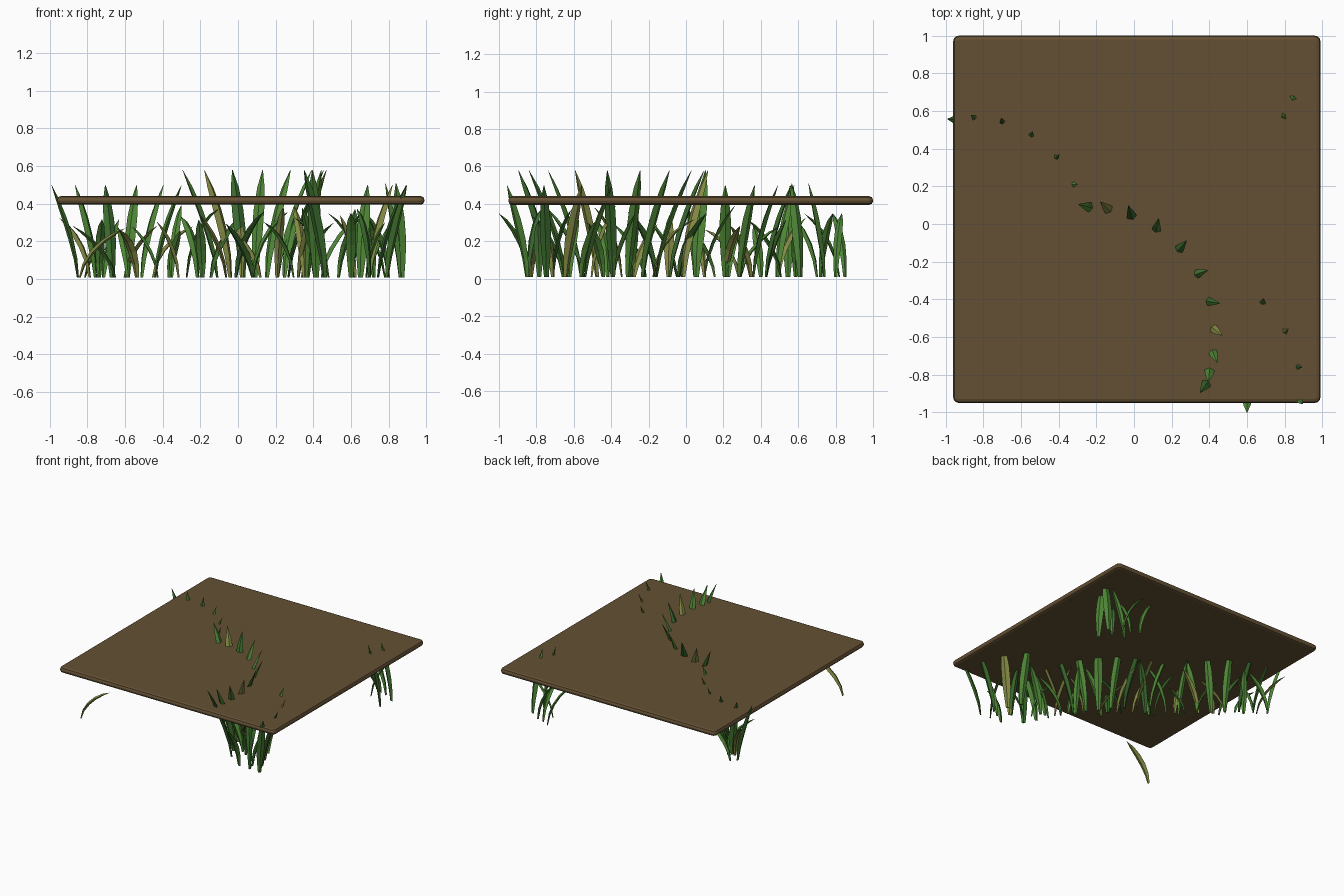
import bpy, bmesh, math, random
from mathutils import Vector

if "Cube" in bpy.data.objects:
    bpy.data.objects.remove(bpy.data.objects["Cube"])

random.seed(4)


def material(name, rgb):
    m = bpy.data.materials.new(name)
    m.diffuse_color = (*rgb, 1)
    m.use_nodes = True
    m.node_tree.nodes["Principled BSDF"].inputs["Base Color"].default_value = m.diffuse_color
    return m


SOIL = material("soil_brown", (0.127, 0.081, 0.034))
GREENS = [material("leaf_green", (0.075, 0.235, 0.036)),
          material("deep_green", (0.04, 0.14, 0.025)),
          material("olive_green", (0.225, 0.25, 0.056))]

# Soil slab with rounded rim and corners
bpy.ops.mesh.primitive_cube_add(size=1, location=(0.015, 0.025, 0.418))
slab = bpy.context.object
slab.name = "soil_slab"
slab.scale = (1.95, 1.95, 0.046)
bpy.ops.object.transform_apply(location=False, rotation=False, scale=True)
slab.data.materials.append(SOIL)


def bevel_edges(obj, vertical, width, segments):
    bm = bmesh.new()
    bm.from_mesh(obj.data)
    if vertical:
        edges = [e for e in bm.edges
                 if abs(e.verts[0].co.z - e.verts[1].co.z) > 0.01]
    else:
        edges = [e for e in bm.edges if len(e.link_faces) == 2
                 and any(abs(f.normal.z) > 0.9 for f in e.link_faces)]
    bmesh.ops.bevel(bm, geom=edges, offset=width, segments=segments,
                    profile=0.5, affect='EDGES')
    bm.to_mesh(obj.data)
    bm.free()


bevel_edges(slab, True, 0.03, 3)
bevel_edges(slab, False, 0.02, 2)

# Blade outline: (fraction along the blade, relative width)
OUTLINE = [(0, 0.42), (0.2, 0.75), (0.42, 1), (0.64, 0.97), (0.84, 0.68), (1, 0.06)]
count = 0


def blade(x, y, height, angle, lean, arch=0.0, width=0.055, colour=None):
    """Curved grass blade with a flat diamond cross-section."""
    global count
    count += 1
    out = Vector((math.cos(angle), math.sin(angle), 0))
    side = Vector((-out.y, out.x, 0))
    bm = bmesh.new()
    rings = []
    for t, w in OUTLINE:
        z = 0.008 + height * (t * (1 + arch) - arch * t * t)
        centre = Vector((x, y, z)) + out * lean * t ** 1.5
        # normal of the bent centre line
        slope = Vector((0, 0, height * (1 + arch - 2 * arch * t))) + out * lean * 1.5 * t ** 0.5
        normal = side.cross(slope.normalized())
        half = width * w / 2
        rings.append([bm.verts.new(centre + d) for d in
                      (side * half, normal * half * 0.45,
                       -side * half, -normal * half * 0.45)])
    for a, b in zip(rings, rings[1:]):
        for k in range(4):
            bm.faces.new((a[k], a[(k + 1) % 4], b[(k + 1) % 4], b[k]))
    bm.faces.new(rings[0][::-1])
    bm.faces.new(rings[-1])
    bmesh.ops.recalc_face_normals(bm, faces=bm.faces)
    mesh = bpy.data.meshes.new("grass_blade")
    bm.to_mesh(mesh)
    bm.free()
    mesh.materials.append(colour or random.choices(GREENS, (5, 2, 3))[0])
    obj = bpy.data.objects.new(f"grass_blade_{count:02d}", mesh)
    bpy.context.collection.objects.link(obj)


def fan(start, end, n, a0, a1, height, lean, bow=0.0, olive=()):
    """Row of tall blades whose lean turns steadily along the row."""
    for i in range(n):
        f = i / (n - 1)
        shift = bow * math.sin(math.pi * f)
        blade(start[0] + (end[0] - start[0]) * f + shift * 0.75,
              start[1] + (end[1] - start[1]) * f + shift * 0.65,
              height, math.radians(a0 + (a1 - a0) * f), lean,
              width=random.uniform(0.056, 0.068),
              colour=GREENS[2 if i in olive else (1 if i % 4 == 2 else 0)])


# Tall blades that pierce the slab
fan((-0.85, 0.545), (-0.44, 0.21), 6, 175, 0, 0.49, 0.14, 0.025)
fan((-0.11, 0.055), (0.46, -0.74), 11, 165, -125, 0.57, 0.19, 0.05, olive=(1, 7))
fan((0.65, -0.54), (0.79, -0.85), 4, 75, -45, 0.49, 0.15, olive=(1,))
fan((0.86, 0.61), (0.87, 0.74), 2, 210, 250, 0.5, 0.09)

# Short arching blades filling the diagonal row
N = 36
for i in range(N):
    f = i / (N - 1)
    x = -0.83 + 1.55 * f + random.uniform(-0.025, 0.025)
    y = 0.56 - 1.38 * f + random.uniform(-0.035, 0.035)
    height = random.uniform(0.25, 0.32) if f < 0.3 else random.uniform(0.28, 0.385)
    angle = i * 2.4
    lean = random.uniform(0.13, 0.23)
    if f > 0.9:
        lean = 0.1
    blade(x, y, height, angle, lean, arch=random.uniform(0.1, 0.6),
          width=random.uniform(0.04, 0.054))

# Front edge blade, back right clump and the lone blade
blade(0.6, -0.84, 0.34, -math.pi / 2, 0.16, 0.4, colour=GREENS[0])
for x, y, deg in ((0.66, 0.85, 200), (0.72, 0.82, 260), (0.78, 0.8, 170),
                  (0.8, 0.7, 230), (0.7, 0.72, 20)):
    blade(x, y, 0.34, math.radians(deg), 0.19, 0.4, 0.042, GREENS[0])
blade(-0.84, -0.83, 0.26, 0.12, 0.24, 0.4, 0.05, GREENS[2])
